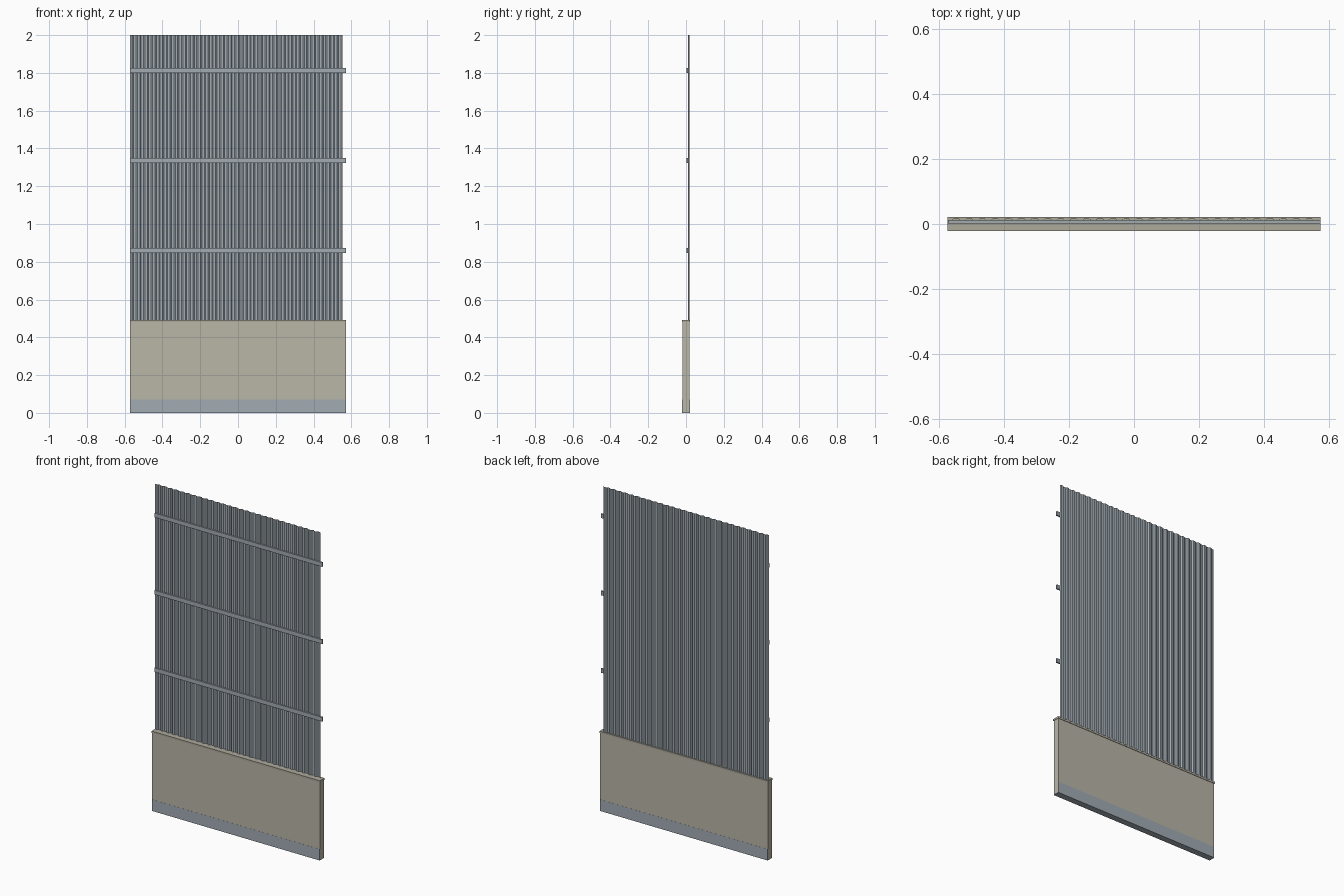
import bpy, bmesh

if "Cube" in bpy.data.objects:
    bpy.data.objects.remove(bpy.data.objects["Cube"])


def material(name, rgb):
    m = bpy.data.materials.new(name)
    m.diffuse_color = (*rgb, 1.0)
    m.use_nodes = True
    m.node_tree.nodes["Principled BSDF"].inputs["Base Color"].default_value = m.diffuse_color
    return m


STEEL = material("galvanised steel", (0.36, 0.41, 0.45))
STONE = material("beige concrete", (0.49, 0.47, 0.39))
CAP = material("cap concrete", (0.42, 0.40, 0.33))


def finish(name, bm, mat):
    bmesh.ops.recalc_face_normals(bm, faces=bm.faces)
    me = bpy.data.meshes.new(name)
    bm.to_mesh(me)
    bm.free()
    me.materials.append(mat)
    ob = bpy.data.objects.new(name, me)
    bpy.context.collection.objects.link(ob)
    return ob


def box(name, x, y, z, mat):
    """Box from (min, max) ranges on each axis."""
    bm = bmesh.new()
    bmesh.ops.create_cube(bm, size=1)
    for v in bm.verts:
        for i, r in enumerate((x, y, z)):
            v.co[i] = r[1] if v.co[i] > 0 else r[0]
    return finish(name, bm, mat)


# base wall with a steel kick strip around its foot and a cap on top
box("base_wall", (-0.571, 0.571), (-0.0195, 0.0195), (0.001, 0.482), STONE)
box("kick_strip", (-0.5705, 0.5705), (-0.0201, 0.0201), (0.0, 0.07), STEEL)
box("wall_cap", (-0.573, 0.573), (-0.0222, 0.0222), (0.48, 0.492), CAP)

# corrugated sheet: trapezoid profile, extruded upwards
X0, X1, COUNT = -0.573, 0.552, 28
Y_FRONT, Y_BACK, THICK = 0.0105, 0.0170, 0.0012
pitch = (X1 - X0) / COUNT
profile = []
for i in range(COUNT):
    for t, y in ((0.0, Y_FRONT), (0.32, Y_FRONT), (0.5, Y_BACK), (0.82, Y_BACK)):
        profile.append((X0 + (i + t) * pitch, y))
profile.append((X1, Y_FRONT))

bm = bmesh.new()
rows = []
for dy in (0.0, THICK):
    for z in (0.49, 2.0):
        rows.append([bm.verts.new((x, y + dy, z)) for x, y in profile])
fl, fh, bl, bh = rows
for i in range(len(profile) - 1):
    for a, b in ((fl, fh), (fh, bh), (bh, bl), (bl, fl)):
        bm.faces.new((a[i], a[i + 1], b[i + 1], b[i]))
for i in (0, -1):
    bm.faces.new((fl[i], fh[i], bh[i], bl[i]))
finish("corrugated_sheet", bm, STEEL)

# horizontal rails on the front of the sheet
for n, z in enumerate((0.86, 1.337, 1.812)):
    box(f"rail_{n + 1}", (-0.571, 0.573), (0.002, 0.0106), (z - 0.013, z + 0.013), STEEL)
